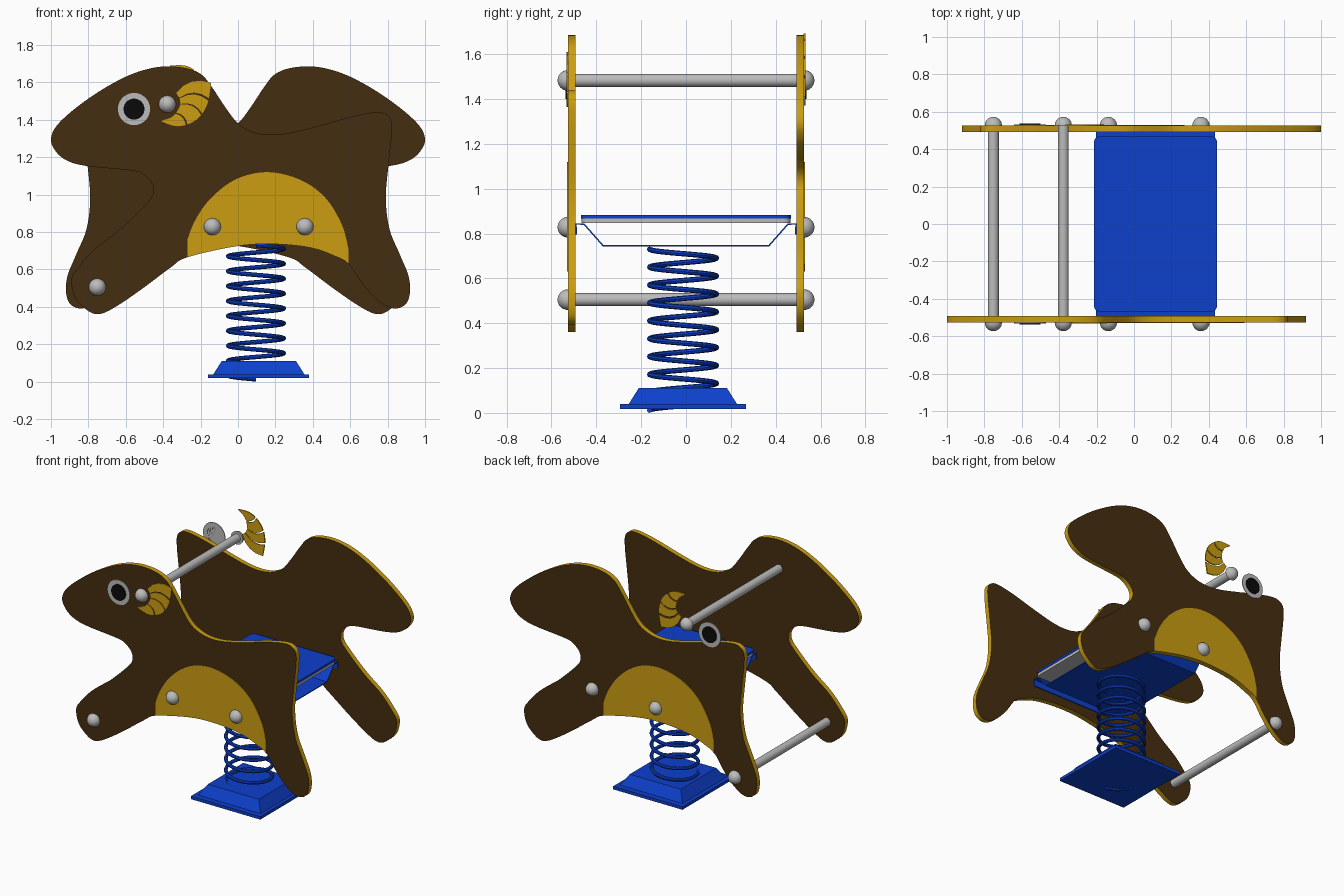
import bpy, bmesh, math
from mathutils import Vector, Matrix

if "Cube" in bpy.data.objects:
    bpy.data.objects.remove(bpy.data.objects["Cube"])


def material(name, rgb):
    m = bpy.data.materials.new(name)
    m.use_nodes = True
    color = (*rgb, 1)
    m.diffuse_color = color
    m.node_tree.nodes["Principled BSDF"].inputs["Base Color"].default_value = color
    return m


BROWN = material("brown", (.06, .027, .005))
GOLD = material("gold", (.6, .34, .006))
BLUE = material("blue", (.004, .05, .6))
STEEL = material("steel grey", (.5, .5, .5))
WHITE = material("eye white", (.5, .5, .5))
BLACK = material("black", (.003, .003, .003))


def finish(name, bm, mats, smooth=True):
    bmesh.ops.recalc_face_normals(bm, faces=bm.faces)
    mesh = bpy.data.meshes.new(name)
    bm.to_mesh(mesh)
    bm.free()
    for m in mats:
        mesh.materials.append(m)
    ob = bpy.data.objects.new(name, mesh)
    bpy.context.collection.objects.link(ob)
    if smooth:
        bpy.ops.object.select_all(action='DESELECT')
        ob.select_set(True)
        bpy.context.view_layer.objects.active = ob
        bpy.ops.object.shade_smooth_by_angle(angle=math.radians(35))
    return ob


def spline(points, closed=False, steps=5):
    """Catmull-Rom curve through 2D points."""
    pts = [Vector(p) for p in points]
    n = len(pts)
    get = (lambda i: pts[i % n]) if closed else (lambda i: pts[max(0, min(n - 1, i))])
    out = []
    for i in range(n if closed else n - 1):
        a, b, c, d = (get(i + k) for k in (-1, 0, 1, 2))
        for s in range(steps):
            t = s / steps
            out.append(b + .5 * t * (c - a + t * (2 * a - 5 * b + 4 * c - d
                                                  + t * (3 * (b - c) + d - a))))
    if not closed:
        out.append(pts[-1])
    return out


def slab(name, outline, y0, y1, face_mat, edge_mat=None):
    """Flat board: an x-z outline given thickness along y."""
    bm = bmesh.new()
    face = bm.faces.new([bm.verts.new((p[0], y0, p[1])) for p in outline])
    new = bmesh.ops.extrude_face_region(bm, geom=[face])["geom"]
    bmesh.ops.translate(bm, verts=[v for v in new if isinstance(v, bmesh.types.BMVert)],
                        vec=(0, y1 - y0, 0))
    bm.normal_update()
    for f in bm.faces:
        f.material_index = 1 if edge_mat and abs(f.normal.y) < .9 else 0
    return finish(name, bm, [face_mat] + ([edge_mat] if edge_mat else []))


def rod(name, x, z, y0, y1, r, mat, segments=32):
    bm = bmesh.new()
    turn = Matrix.Translation((x, (y0 + y1) / 2, z)) @ Matrix.Rotation(math.pi / 2, 4, 'X')
    bmesh.ops.create_cone(bm, cap_ends=True, segments=segments, radius1=r, radius2=r,
                          depth=abs(y1 - y0), matrix=turn)
    return finish(name, bm, [mat])


def box(name, lo, hi, mat, top_inset=0, corner=0):
    bm = bmesh.new()
    bmesh.ops.create_cube(bm, size=1)
    for v in bm.verts:
        inset = top_inset if v.co.z > 0 else 0
        v.co = [(l + h) / 2 + c * (h - l - 2 * inset * (k < 2))
                for k, (l, h, c) in enumerate(zip(lo, hi, v.co))]
    if corner:
        upright = [e for e in bm.edges
                   if abs(e.verts[0].co.z - e.verts[1].co.z) > .001]
        bmesh.ops.bevel(bm, geom=upright, offset=corner, segments=4, profile=.5,
                        affect='EDGES')
    return finish(name, bm, [mat])


# Animal-shaped side panels, one facing each way
outline = spline([
    (-1, 1.3), (-.95, 1.39), (-.79, 1.52), (-.6, 1.63), (-.44, 1.68), (-.3, 1.68),
    (-.2, 1.645), (-.14, 1.575), (-.07, 1.47), (0, 1.38), (.08, 1.335), (.17, 1.32),
    (.28, 1.33), (.44, 1.37), (.6, 1.415), (.73, 1.44), (.79, 1.43), (.82, 1.39),
    (.82, 1.3), (.805, 1.16), (.79, .98), (.81, .815), (.865, .68), (.91, .57),
    (.92, .49), (.905, .425), (.86, .393), (.8, .4), (.73, .45), (.66, .53),
    (.59, .63), (.52, .67), (.39, .715), (.2, .735), (0, .725), (-.27, .665),
    (-.36, .61), (-.5, .505), (-.63, .415), (-.72, .366), (-.78, .366), (-.845, .415),
    (-.88, .47), (-.89, .55), (-.855, .61), (-.765, .71), (-.63, .815), (-.5, .94),
    (-.455, 1), (-.46, 1.06), (-.51, 1.11), (-.58, 1.13), (-.79, 1.15), (-.9, 1.175),
    (-.97, 1.225)], closed=True)
belly = [p for p in outline if -.271 < p.x < .591 and p.y < .8]
patch = belly + spline([(-.27, .76), (-.23, .86), (-.15, .975), (-.015, 1.08),
                        (.155, 1.12), (.33, 1.08), (.465, .985), (.555, .84), (.59, .71)])
INNER, OUTER = .493, .527
for side, s in (("front", -1), ("back", 1)):
    flip = [(-s * p.x, p.y) for p in outline]
    slab(side + "_panel", flip, s * INNER, s * OUTER, BROWN, GOLD)
    slab(side + "_belly_patch", [(-s * p.x, p.y) for p in patch],
         s * OUTER, s * (OUTER + .003), GOLD)

# Eyes: a pale ring plate with a dark pupil plate
for side, s in (("front", -1), ("back", 1)):
    rod(side + "_eye_white", -.556, 1.457, s * OUTER, s * (OUTER + .005), .086, WHITE, 48)
    rod(side + "_pupil", -.556, 1.457, s * OUTER, s * (OUTER + .01), .056, BLACK, 48)

# Curled ears, cut into tapering segments
inner = spline([(-.41, 1.395), (-.353, 1.415), (-.315, 1.463), (-.31, 1.505), (-.33, 1.543)],
               steps=10)
outer = spline([(-.417, 1.393), (-.32, 1.365), (-.225, 1.398), (-.166, 1.479),
                (-.144, 1.597)], steps=10)


def ear_cut(i):
    a, b = inner[i], outer[i]
    bulge = Vector((a.y - b.y, b.x - a.x)) * .18
    return [a + (b - a) * t + bulge * 4 * t * (1 - t) for t in (.25, .5, .75)]


ear_turn = Matrix.Rotation(math.radians(-18), 2)
pivot = Vector((-.28, 1.495))
for n, (i, j) in enumerate(((1, 14), (15, 24), (25, 32), (33, 40))):
    shape = inner[i:j + 1] + ear_cut(j) + outer[i:j + 1][::-1] + ear_cut(i)[::-1]
    slab(f"front_ear_{n}", shape, -OUTER, -OUTER - .005, GOLD)
    turned = []
    for p in shape:
        d = p - pivot
        turned.append(ear_turn @ Vector((d.x, -d.y)) + Vector((-.273, 1.55)))
    slab(f"back_ear_{n}", turned, OUTER - .003, OUTER + .005, GOLD)

# Handle and foot rails, with domed bolt caps on both sides
rails = {"handle": (-.378, 1.483), "foot_rail": (-.752, .505)}
for name, (x, z) in rails.items():
    rod(name, x, z, -OUTER, OUTER, .029, STEEL)
bolts = dict(rails, seat_bolt_a=(-.137, .828), seat_bolt_b=(.358, .828))
for name, (x, z) in bolts.items():
    for side, s in (("front", -1), ("back", 1)):
        bm = bmesh.new()
        bmesh.ops.create_uvsphere(bm, u_segments=24, v_segments=12, radius=.046)
        bmesh.ops.bisect_plane(bm, geom=bm.verts[:] + bm.edges[:] + bm.faces[:],
                               plane_co=(0, 0, 0), plane_no=(0, 0, 1), clear_inner=True)
        bmesh.ops.holes_fill(bm, edges=[e for e in bm.edges if e.is_boundary])
        bm.transform(Matrix.Translation((x, s * OUTER, z))
                     @ Matrix.Rotation(-s * math.pi / 2, 4, 'X'))
        finish(f"{name}_{side}_cap", bm, [STEEL])

# Seat: blue top on a grey board, carried by a folded sheet bracket
box("seat_board", (-.21, -.465, .846), (.44, .465, .866), STEEL, corner=.03)
box("seat_top", (-.214, -.468, .866), (.444, .468, .882), BLUE, corner=.03)
fold = [(.49, .795), (.49, .842), (.455, .842), (.37, .746)]
fold += [(-y, z) for y, z in fold[::-1]]
bm = bmesh.new()
rows = [[bm.verts.new((x, y, z)) for y, z in fold] for x in (-.203, .433)]
for k in range(len(fold) - 1):
    bm.faces.new((rows[0][k], rows[0][k + 1], rows[1][k + 1], rows[1][k]))
bracket = finish("seat_bracket", bm, [BLUE], smooth=False)
sheet = bracket.modifiers.new("thickness", 'SOLIDIFY')
sheet.thickness = .007
sheet.offset = 0

# Coil spring
CX, CY = .096, -.013
TURNS, PER_TURN, WIRE, SIDES = 9, 40, .012, 8
bm = bmesh.new()
rings = []
for k in range(TURNS * PER_TURN + 1):
    a = -math.pi / 2 - 2 * math.pi * k / PER_TURN
    z = WIRE + (.742 - 2 * WIRE) * k / (TURNS * PER_TURN)
    ring = []
    for m in range(SIDES):
        b = 2 * math.pi * m / SIDES
        r = .149 + WIRE * math.cos(b)
        ring.append(bm.verts.new((CX + r * math.cos(a), CY + r * math.sin(a),
                                  z + WIRE * math.sin(b))))
    if rings:
        for m in range(SIDES):
            n = (m + 1) % SIDES
            bm.faces.new((rings[-1][m], rings[-1][n], ring[n], ring[m]))
    rings.append(ring)
bm.faces.new(rings[0])
bm.faces.new(rings[-1])
finish("spring", bm, [BLUE])

# Ground plate and sloped base
box("base_plate", (-.16, -.295, .018), (.38, .268, .039), BLUE)
box("base_block", (-.132, -.256, .039), (.355, .228, .11), BLUE, top_inset=.045)
